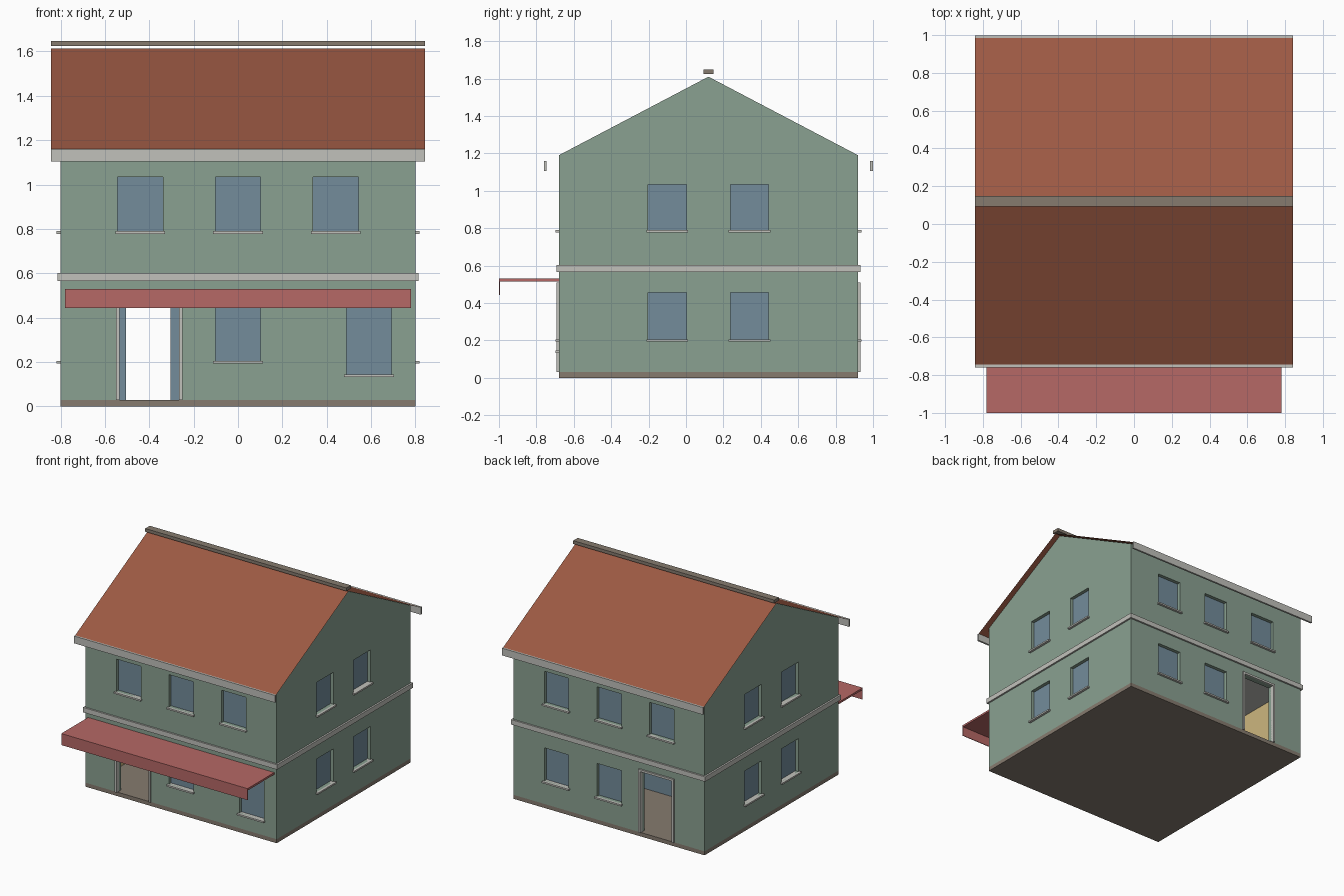
import bpy, bmesh
from mathutils import Vector, Matrix

cube = bpy.data.objects.get("Cube")
if cube:
    bpy.data.objects.remove(cube, do_unlink=True)


def material(name, hex_code):
    rgb = [int(hex_code[i:i + 2], 16) / 255 for i in (0, 2, 4)]
    lin = [c / 12.92 if c < 0.04 else ((c + 0.055) / 1.055) ** 2.4 for c in rgb]
    m = bpy.data.materials.new(name)
    m.use_nodes = True
    m.diffuse_color = (*lin, 1)
    m.node_tree.nodes["Principled BSDF"].inputs["Base Color"].default_value = (*lin, 1)
    return m


GREEN = material("green_plaster", "8aa191")
GLASS = material("blue_glass", "738c9b")
TRIM = material("pale_trim", "c1c1bb")
RED = material("red_awning", "b66866")
TAUPE = material("taupe_stone", "867b6f")
ROOF = material("terracotta_roof", "9c5943")
CREAM = material("cream_wall", "cdb67f")

# Main dimensions
HALF, FRONT, BACK, RIDGE_Y = 0.80, -0.68, 0.92, 0.12
BASE, EAVE, RIDGE_Z = 0.03, 1.19, 1.61
SLOPE = (RIDGE_Z - EAVE) / (RIDGE_Y - FRONT)


def finish(name, bm, mat):
    bmesh.ops.recalc_face_normals(bm, faces=bm.faces)
    mesh = bpy.data.meshes.new(name)
    bm.to_mesh(mesh)
    bm.free()
    mesh.materials.append(mat)
    ob = bpy.data.objects.new(name, mesh)
    bpy.context.collection.objects.link(ob)
    return ob


def boxes(name, mat, bounds):
    """One object made of boxes, each (x0, x1, y0, y1, z0, z1)."""
    bm = bmesh.new()
    for b in bounds:
        lo, hi = Vector(b[0::2]), Vector(b[1::2])
        bmesh.ops.create_cube(bm, size=1, matrix=Matrix.Translation((lo + hi) / 2)
                              @ Matrix.Diagonal((*(hi - lo), 1)))
    return finish(name, bm, mat)


def on_wall(side, u0, u1, d0, d1, z0, z1):
    """Box on a wall: u runs along it, d is the distance outwards."""
    if side == "front":
        return (u0, u1, FRONT - d1, FRONT - d0, z0, z1)
    if side == "back":
        return (u0, u1, BACK + d0, BACK + d1, z0, z1)
    if side == "left":
        return (HALF + d0, HALF + d1, u0, u1, z0, z1)
    return (-HALF - d1, -HALF - d0, u0, u1, z0, z1)


# Window list: side, centre along wall, bottom, top
UP, LOW = (0.79, 1.035), (0.205, 0.455)
windows = [(s, c, *UP) for s in ("front", "back") for c in (-0.44, 0, 0.44)]
windows += [(s, c, *lv) for s in ("left", "right") for c in (-0.10, 0.34) for lv in (UP, LOW)]
windows += [("back", 0, *LOW), ("back", 0.44, *LOW), ("front", 0, *LOW),
            ("front", 0.59, 0.145, 0.455)]
W = 0.102
DOOR, DOOR_W, DOOR_TOP = -0.40, 0.133, 0.495
DEPTH, WALL = 0.03, 0.04

# House walls: gable profile extruded along x
bm = bmesh.new()
profile = [(FRONT, BASE), (BACK, BASE), (BACK, EAVE), (RIDGE_Y, RIDGE_Z), (FRONT, EAVE)]
face = bm.faces.new([bm.verts.new((-HALF, y, z)) for y, z in profile])
ext = bmesh.ops.extrude_face_region(bm, geom=[face])
bmesh.ops.translate(bm, vec=(2 * HALF, 0, 0),
                    verts=[v for v in ext["geom"] if isinstance(v, bmesh.types.BMVert)])
walls = finish("house_walls", bm, GREEN)

# Hollow ground floor, then window recesses and door openings
cut_sets = [
    [(-HALF + WALL, HALF - WALL, FRONT + WALL, BACK - WALL, 0, 0.59)],
    [on_wall(s, c - W, c + W, -DEPTH, 0.1, z0, z1) for s, c, z0, z1 in windows]
    + [on_wall(s, DOOR - DOOR_W, DOOR + DOOR_W, -0.08, 0.1, 0, DOOR_TOP)
       for s in ("front", "back")],
]
for cuts in cut_sets:
    cutter = boxes("cutter", GREEN, cuts)
    cutter.hide_render = True
    mod = walls.modifiers.new("openings", "BOOLEAN")
    mod.operation, mod.solver, mod.object = "DIFFERENCE", "EXACT", cutter
    bpy.context.view_layer.objects.active = walls
    bpy.ops.object.modifier_apply(modifier=mod.name)
    bpy.data.objects.remove(cutter, do_unlink=True)

# Base slab
boxes("base_slab", TAUPE, [(-HALF, HALF, FRONT, BACK, 0, BASE)])

# Panes and sills
boxes("window_panes", GLASS,
      [on_wall(s, c - W, c + W, -DEPTH, -DEPTH + 0.004, z0, z1) for s, c, z0, z1 in windows])
boxes("window_sills", TRIM,
      [on_wall(s, c - W - 0.01, c + W + 0.01, -DEPTH + 0.004, 0.018, z0 - 0.012, z0)
       for s, c, z0, z1 in windows])

# Door frames: two jambs and a head
frames = []
for s in ("front", "back"):
    lo, hi, t = DOOR - DOOR_W, DOOR + DOOR_W, 0.016
    frames += [on_wall(s, lo - t, lo, -0.02, 0.012, BASE, DOOR_TOP),
               on_wall(s, hi, hi + t, -0.02, 0.012, BASE, DOOR_TOP),
               on_wall(s, lo - t, hi + t, -0.02, 0.012, DOOR_TOP, DOOR_TOP + t)]
boxes("door_frames", TRIM, frames)

# Interior: partition with doorway, side wall lining, ceiling
IN = HALF - WALL
boxes("inner_partition", GLASS, [(-IN, -0.505, 0.28, 0.32, BASE, 0.585),
                                 (-0.305, IN, 0.28, 0.32, BASE, 0.585),
                                 (-0.505, -0.305, 0.28, 0.32, 0.495, 0.585)])
boxes("inner_side_lining", CREAM, [(-IN, -IN + 0.005, FRONT + WALL, BACK - WALL, BASE, 0.585)])
boxes("ceiling", TRIM, [(-IN, IN, FRONT + WALL, BACK - WALL, 0.582, 0.589)])

# Band between the storeys
B = 0.013
boxes("storey_band", TRIM,
      [on_wall(s, -HALF - B, HALF + B, 0, B, 0.565, 0.602) for s in ("front", "back")]
      + [on_wall(s, FRONT, BACK, 0, B, 0.565, 0.602) for s in ("left", "right")])

# Roof sheets, eave boards and ridge cap
OVER, REACH = 0.842, 0.872
bm = bmesh.new()
rows = []
for offset in (-REACH, 0, REACH):
    z = RIDGE_Z + 0.004 - abs(offset) * SLOPE
    rows.append([bm.verts.new((x, RIDGE_Y + offset, z)) for x in (-OVER, OVER)])
for a, b in zip(rows, rows[1:]):
    bm.faces.new((a[0], a[1], b[1], b[0]))
finish("roof_sheets", bm, ROOF)
boxes("eave_boards", TRIM, [(-OVER, OVER, RIDGE_Y + s * 0.872 - 0.007, RIDGE_Y + s * 0.872 + 0.007,
                             1.105, 1.16) for s in (-1, 1)])
boxes("ridge_cap", TAUPE, [(-OVER, OVER, RIDGE_Y - 0.027, RIDGE_Y + 0.027, 1.624, 1.648)])

# Awning: top plate and hanging valance
boxes("awning", RED, [(-0.78, 0.78, -1.0, FRONT, 0.515, 0.53),
                      (-0.78, 0.78, -1.0, -0.995, 0.443, 0.515)])
